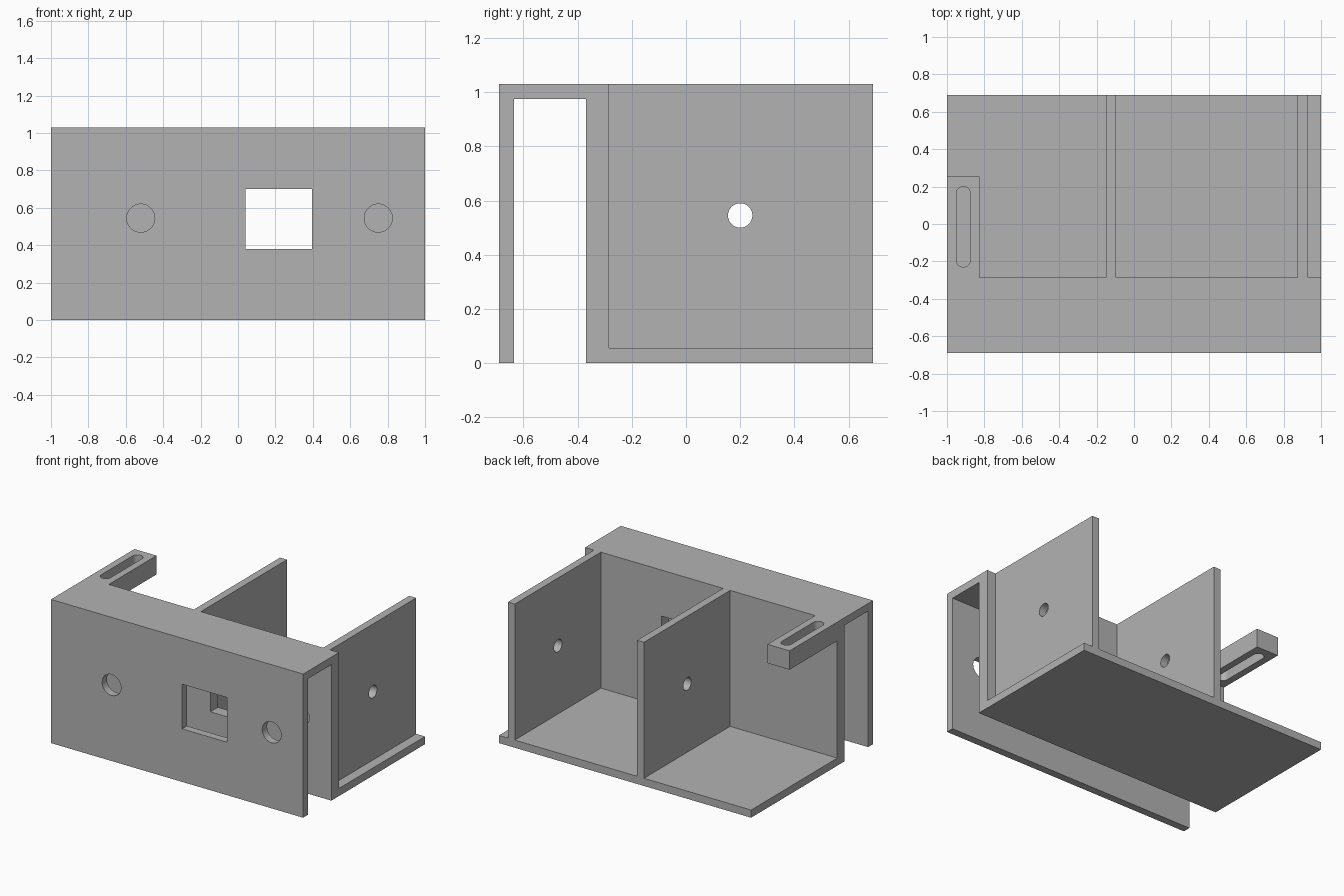
import bpy
import bmesh
from mathutils import Matrix, Vector

if "Cube" in bpy.data.objects:
    bpy.data.objects.remove(bpy.data.objects["Cube"], do_unlink=True)

grey = bpy.data.materials.new("plain grey")
grey.use_nodes = True
grey.diffuse_color = (0.45, 0.45, 0.45, 1)
grey.node_tree.nodes["Principled BSDF"].inputs["Base Color"].default_value = grey.diffuse_color

FRONT, BACK, TOP = -0.69, 0.69, 1.03
WALL = 0.055
WALL_FRONT, WALL_BACK = -0.37, -0.285
HOLE_Z = 0.545


def add_object(name, bm):
    bmesh.ops.recalc_face_normals(bm, faces=bm.faces)
    mesh = bpy.data.meshes.new(name)
    bm.to_mesh(mesh)
    bm.free()
    mesh.materials.append(grey)
    obj = bpy.data.objects.new(name, mesh)
    bpy.context.collection.objects.link(obj)
    return obj


def prism(name, points, depth):
    """Extrude a closed outline of 3D points along the depth vector."""
    bm = bmesh.new()
    face = bm.faces.new([bm.verts.new(p) for p in points])
    out = bmesh.ops.extrude_face_region(bm, geom=[face])
    moved = [v for v in out["geom"] if isinstance(v, bmesh.types.BMVert)]
    bmesh.ops.translate(bm, verts=moved, vec=Vector(depth))
    return add_object(name, bm)


def box(name, x, y, z):
    corners = [(x[0], y[0], z[0]), (x[1], y[0], z[0]),
               (x[1], y[1], z[0]), (x[0], y[1], z[0])]
    return prism(name, corners, (0, 0, z[1] - z[0]))


def cylinder(name, centre, radius, length, axis):
    bm = bmesh.new()
    turn = Vector((0, 0, 1)).rotation_difference(Vector(axis)).to_matrix().to_4x4()
    bmesh.ops.create_cone(bm, cap_ends=True, segments=48, radius1=radius, radius2=radius,
                          depth=length, matrix=Matrix.Translation(centre) @ turn)
    return add_object(name, bm)


def cut(target, cutter):
    cutter.hide_render = True
    mod = target.modifiers.new("cut", 'BOOLEAN')
    mod.operation, mod.solver, mod.object = 'DIFFERENCE', 'EXACT', cutter
    with bpy.context.temp_override(object=target, active_object=target):
        bpy.ops.object.modifier_apply(modifier=mod.name)
    bpy.data.objects.remove(cutter, do_unlink=True)


# Front plate, bridge, inner wall and floor as one folded profile
profile = [(FRONT, 0), (FRONT, TOP), (WALL_BACK, TOP), (WALL_BACK, WALL), (BACK, WALL),
           (BACK, 0), (WALL_FRONT, 0), (WALL_FRONT, TOP - WALL),
           (FRONT + WALL, TOP - WALL), (FRONT + WALL, 0)]
housing = prism("housing", [(-1, y, z) for y, z in profile], (2, 0, 0))

# Square window through both walls
cut(housing, box("window_cutter", (0.04, 0.395), (-0.8, -0.2), (0.38, 0.70)))

# Round holes through the plate, continuing as blind recesses in the inner wall
for x in (-0.52, 0.75):
    start, end = FRONT - 0.1, WALL_BACK - WALL
    cut(housing, cylinder("hole_cutter", (x, (start + end) / 2, HOLE_Z), 0.075,
                          end - start, (0, 1, 0)))

# Upright partitions with a small hole each
for name, x in (("middle_partition", -0.15), ("left_partition", 0.875)):
    panel = box(name, (x, x + WALL), (WALL_BACK, BACK), (WALL, TOP))
    cut(panel, cylinder("hole_cutter", (x, 0.2, HOLE_Z), 0.045, 0.4, (1, 0, 0)))

# Slotted tab at the top right
tab = box("slotted_tab", (-1, -0.825), (WALL_BACK, 0.255), (TOP - 0.135, TOP))
slot_x, slot_r, slot_y = -0.9125, 0.0375, (-0.1925, 0.1625)
cut(tab, box("slot_cutter", (slot_x - slot_r, slot_x + slot_r), slot_y, (0.8, 1.2)))
for y in slot_y:
    cut(tab, cylinder("slot_end_cutter", (slot_x, y, 1), slot_r, 0.4, (0, 0, 1)))

# Smooth the round bores, keep the corners sharp
for obj in bpy.context.collection.objects:
    obj.select_set(obj.type == 'MESH')
bpy.context.view_layer.objects.active = housing
bpy.ops.object.shade_smooth_by_angle(angle=0.5)
